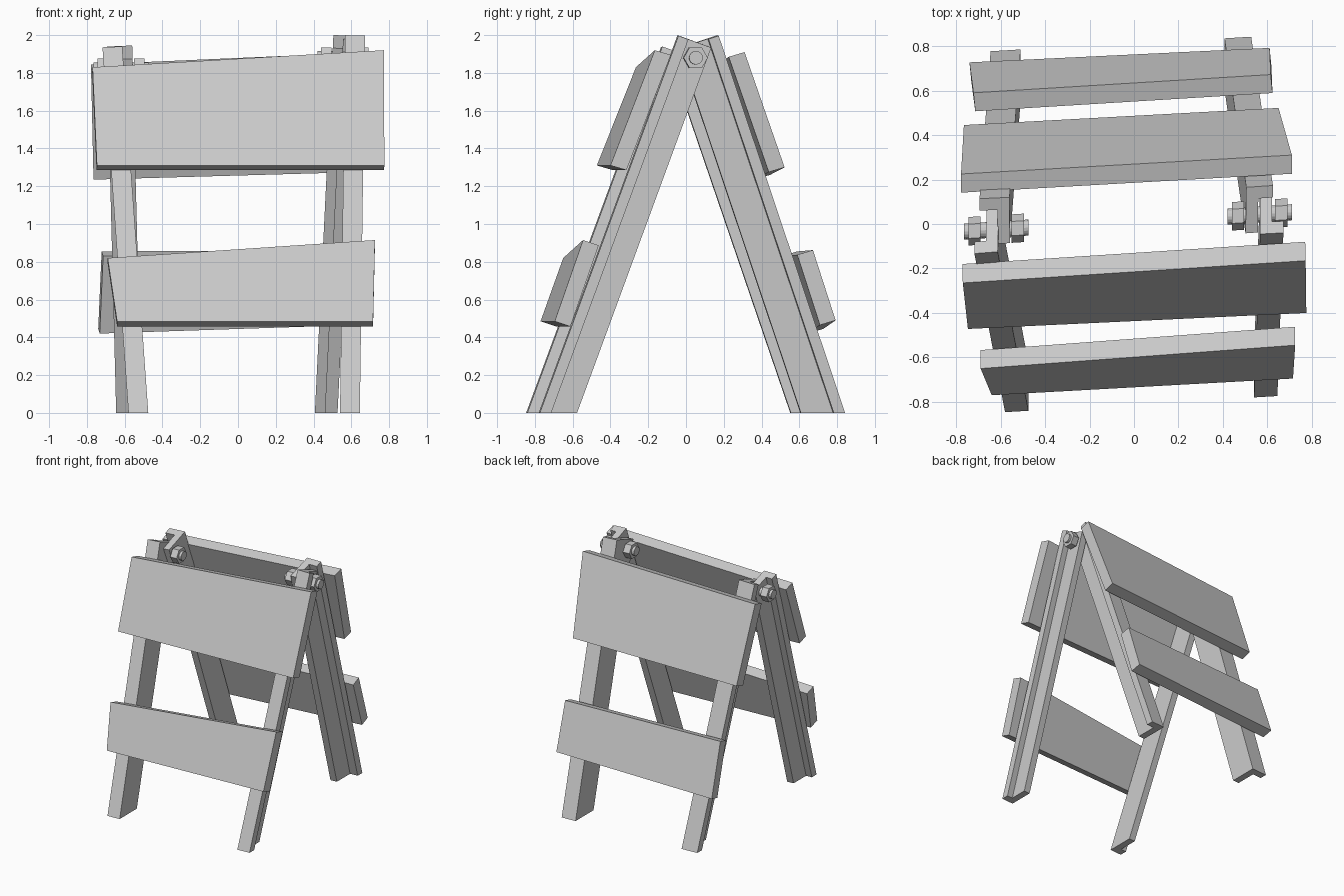
import bpy, bmesh, math
from mathutils import Vector

if "Cube" in bpy.data.objects:
    bpy.data.objects.remove(bpy.data.objects["Cube"])


def make_object(name, bm):
    bmesh.ops.recalc_face_normals(bm, faces=bm.faces)
    mesh = bpy.data.meshes.new(name)
    bm.to_mesh(mesh)
    bm.free()
    ob = bpy.data.objects.new(name, mesh)
    bpy.context.collection.objects.link(ob)
    return ob


def bridge(bm, ring_a, ring_b):
    """Closed solid between two rings of points."""
    a = [bm.verts.new(p) for p in ring_a]
    b = [bm.verts.new(p) for p in ring_b]
    n = len(a)
    bm.faces.new(a)
    bm.faces.new(b[::-1])
    for i in range(n):
        j = (i + 1) % n
        bm.faces.new((a[i], a[j], b[j], b[i]))


def board(name, corners, offset):
    """Plank from its outer face and a thickness vector."""
    bm = bmesh.new()
    outer = [Vector(c) for c in corners]
    bridge(bm, outer, [c + Vector(offset) for c in outer])
    make_object(name, bm)


def leg(name, foot, top, width, depth, side, back):
    """Angle-section leg: flat foot on the ground, square-cut top.
    foot/top are the outer-inner flange corner, side = outward x sign,
    back = direction of the web in y."""
    web, flange, yaw = 0.055, 0.06, 0.06
    foot, top = Vector(foot), Vector(top)
    d = (top - foot).normalized()
    section = [(0, 0), (width, 0), (width, flange), (web, flange),
               (web, depth), (0, depth)]
    ring = []
    for u, v in section:
        x, y = side * u, back * v
        ring.append(foot + Vector((x, y + x * yaw, 0)))
    end = [p + d * ((top - p).dot(d)) for p in ring]
    bm = bmesh.new()
    bridge(bm, ring, end)
    make_object(name, bm)


def bolt(name, start, end):
    """Shaft with a hexagonal head at one end and a nut at the other."""
    start, end = Vector(start), Vector(end)
    axis = end - start
    length = axis.length
    bm = bmesh.new()

    def prism(t0, t1, r, n):
        rings = []
        for t in (t0, t1):
            c = start + axis * (t / length)
            rings.append([c + Vector((0, r * math.cos(2 * math.pi * i / n),
                                      r * math.sin(2 * math.pi * i / n)))
                          for i in range(n)])
        bridge(bm, *rings)

    prism(0, length, 0.036, 16)
    prism(0.02, 0.075, 0.064, 6)
    prism(length - 0.075, length - 0.02, 0.064, 6)
    make_object(name, bm)


# Legs: webs face inward and overlap at the hinge
leg("front_right_leg", (0.54, -0.78, 0), (0.567, -0.045, 2.0), 0.105, 0.20, 1, 1)
leg("front_left_leg", (-0.475, -0.84, 0), (-0.613, -0.125, 1.94), 0.105, 0.22, -1, 1)
leg("back_right_leg", (0.407, 0.835, 0), (0.505, 0.165, 2.0), 0.12, 0.23, 1, -1)
leg("back_left_leg", (-0.51, 0.785, 0), (-0.56, 0.12, 1.945), 0.135, 0.23, -1, -1)

# Boards, slightly crooked
board("front_upper_board",
      [(-.77, -.265, 1.83), (.772, -.165, 1.92), (.775, -.40, 1.31), (-.747, -.472, 1.31)],
      (-0.002, 0.085, -0.025))
board("front_lower_board",
      [(-.69, -.65, .82), (.725, -.545, .915), (.715, -.695, .485), (-.64, -.77, .485)],
      (0, 0.083, -0.028))
board("back_upper_board",
      [(-.778, .225, 1.845), (.71, .31, 1.91), (.65, .522, 1.30), (-.765, .445, 1.26)],
      (0, -0.084, -0.025))
board("back_lower_board",
      [(-.722, .59, .855), (.615, .672, .862), (.61, .792, .49), (-.74, .727, .445)],
      (0.008, -0.083, -0.025))

# Hinge bolts
bolt("right_hinge_bolt", (0.42, 0.033, 1.88), (0.71, 0.053, 1.88))
bolt("left_hinge_bolt", (-0.765, -0.034, 1.82), (-0.475, -0.016, 1.82))
